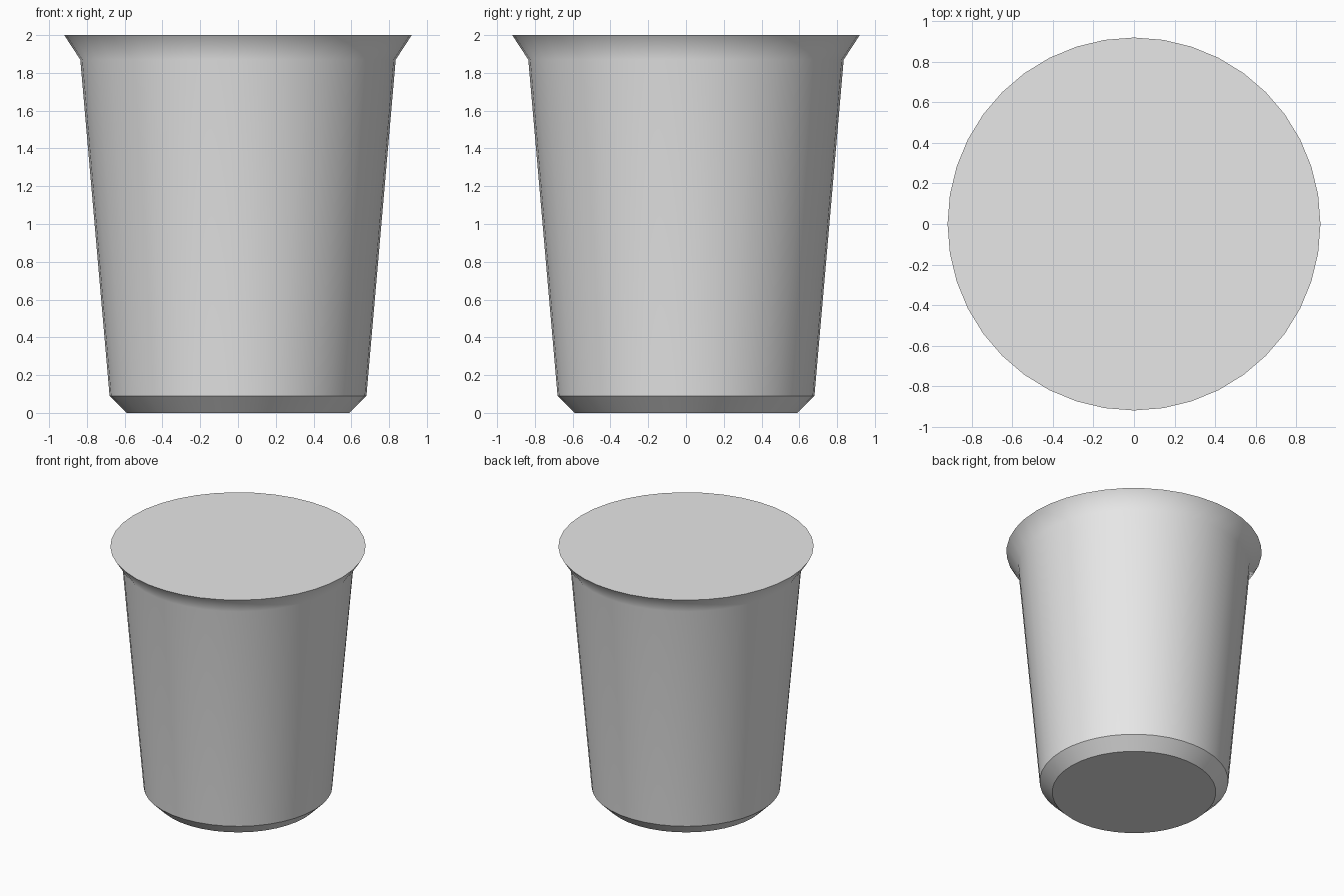
import bpy
import math

SIDES = 40

cube = bpy.data.objects.get("Cube")
if cube:
    bpy.data.objects.remove(cube, do_unlink=True)

# Single plain grey
grey = bpy.data.materials.new("light grey")
grey.use_nodes = True
grey.diffuse_color = (0.8, 0.8, 0.8, 1)
grey.node_tree.nodes["Principled BSDF"].inputs["Base Color"].default_value = (0.8, 0.8, 0.8, 1)


def lathe(name, profile, cap_bottom=False, cap_top=False):
    """Revolve (radius, height) points about z, with optional flat caps."""
    verts = [(r * math.cos(math.tau * i / SIDES), r * math.sin(math.tau * i / SIDES), z)
             for r, z in profile for i in range(SIDES)]
    faces = []
    for ring in range(len(profile) - 1):
        a, b = ring * SIDES, (ring + 1) * SIDES
        for i in range(SIDES):
            j = (i + 1) % SIDES
            faces.append((a + i, a + j, b + j, b + i))
    if cap_bottom:
        faces.append(tuple(reversed(range(SIDES))))
    if cap_top:
        faces.append(tuple(range(len(verts) - SIDES, len(verts))))
    mesh = bpy.data.meshes.new(name)
    mesh.from_pydata(verts, [], faces)
    mesh.materials.append(grey)
    obj = bpy.data.objects.new(name, mesh)
    bpy.context.collection.objects.link(obj)
    bpy.ops.object.select_all(action='DESELECT')
    obj.select_set(True)
    bpy.context.view_layer.objects.active = obj
    bpy.ops.object.shade_smooth_by_angle(angle=math.radians(35))
    return obj


# Closed cup: chamfered base, tapered wall, flared rim, flat lid
cup = lathe("cup", [(0.59, 0), (0.68, 0.09), (0.835, 1.87), (0.92, 2)],
            cap_bottom=True, cap_top=True)

# Keep the wall shading even, blending only into the flare
weighted = cup.modifiers.new("even shading", 'WEIGHTED_NORMAL')
weighted.keep_sharp = True
